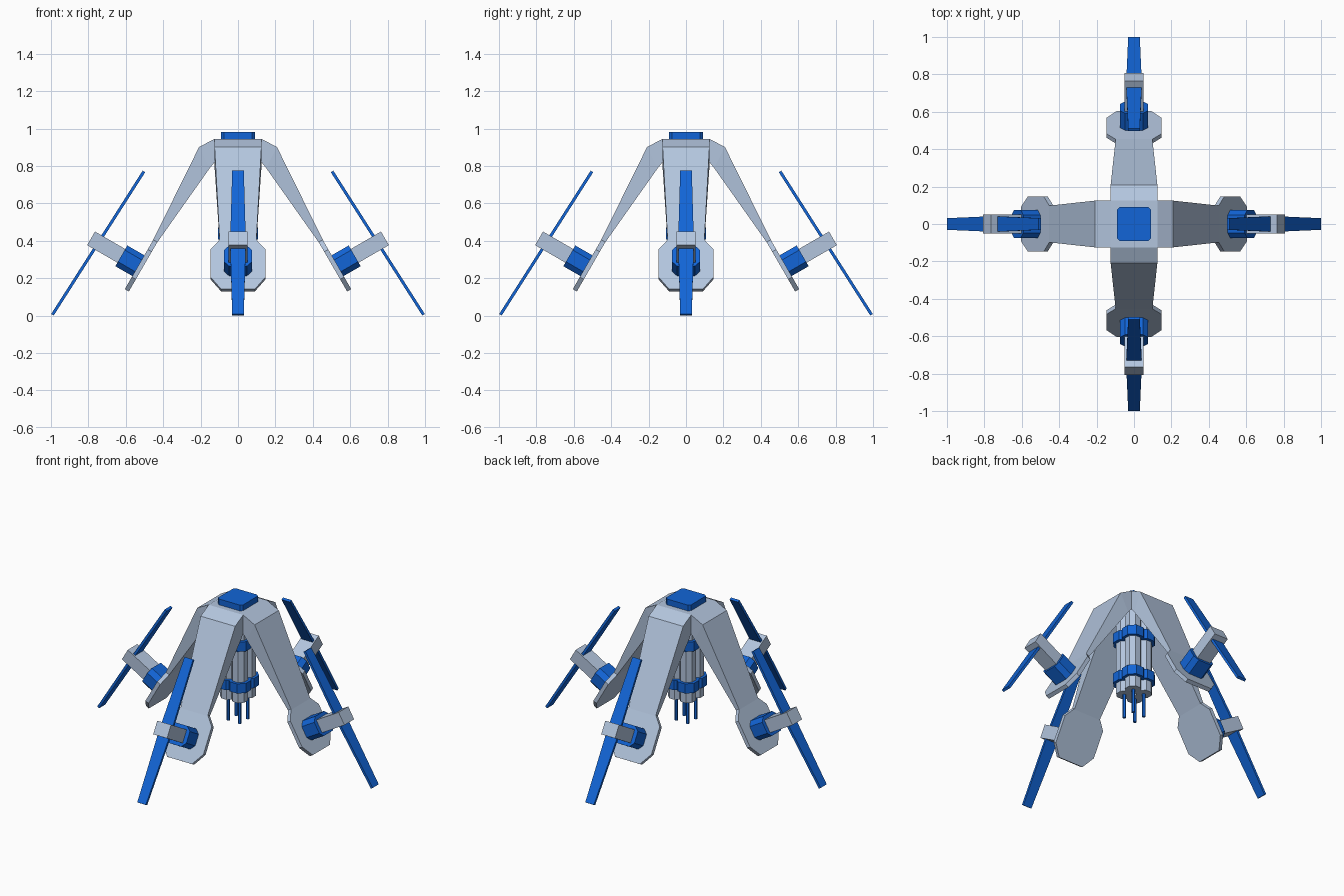
import bpy
import bmesh
from math import sin, cos, pi, radians
from mathutils import Vector

old = bpy.data.objects.get("Cube")
if old:
    bpy.data.objects.remove(old, do_unlink=True)


def make_material(name, rgb):
    mat = bpy.data.materials.new(name)
    mat.use_nodes = True
    color = (*rgb, 1)
    mat.diffuse_color = color
    mat.node_tree.nodes["Principled BSDF"].inputs["Base Color"].default_value = color
    return mat


grey = make_material("pale steel", (0.45, 0.56, 0.73))
blue = make_material("bright blue", (0.006, 0.13, 0.68))


def loft(name, rings, mat):
    """Closed mesh skinned through rings that have equal point counts."""
    bm = bmesh.new()
    loops = [[bm.verts.new(p) for p in ring] for ring in rings]
    count = len(loops[0])
    for a, b in zip(loops, loops[1:]):
        for i in range(count):
            j = (i + 1) % count
            bm.faces.new((a[i], a[j], b[j], b[i]))
    bm.faces.new(loops[0])
    bm.faces.new(loops[-1])
    bmesh.ops.recalc_face_normals(bm, faces=bm.faces[:])
    mesh = bpy.data.meshes.new(name)
    bm.to_mesh(mesh)
    bm.free()
    mesh.materials.append(mat)
    return mesh


def place(name, mesh, turn=0.0):
    obj = bpy.data.objects.new(name, mesh)
    obj.rotation_euler.z = turn
    bpy.context.scene.collection.objects.link(obj)
    return obj


def octagon(a, b, c):
    """Rectangle of half sizes a, b with corners cut by c."""
    return [(a, c - b), (a, b - c), (a - c, b), (c - a, b),
            (-a, b - c), (-a, c - b), (c - a, -b), (a - c, -b)]


def column(name, x, y, radius, low, high, mat, sides=8):
    def ring(z):
        return [(x + radius * cos(2 * pi * (i + 0.5) / sides),
                 y + radius * sin(2 * pi * (i + 0.5) / sides), z) for i in range(sides)]
    place(name, loft(name, [ring(low), ring(high)], mat))


# Tilted frame of the foot plate: out of the plate, down the plate
TILT = radians(30)
OUT = Vector((cos(TILT), 0, sin(TILT)))
DOWN = Vector((sin(TILT), 0, -cos(TILT)))
SIDE = Vector((0, 1, 0))


def tilted(out, down, side):
    return OUT * out + DOWN * down + SIDE * side


def tilted_prism(name, outline, low, high, mat):
    return loft(name, [[tilted(n, d, s) for d, s in outline] for n in (low, high)], mat)


def section(outer, inner, w):
    """Four-cornered arm section between an outer and an inner point."""
    return [(outer[0], -w, outer[1]), (outer[0], w, outer[1]),
            (inner[0], w, inner[1]), (inner[0], -w, inner[1])]


# Limb parts, modelled once towards +x
waist_out, waist_in = tilted(0.595, -0.12, 0), tilted(0.57, -0.12, 0)
arm = loft("arm", [
    section((0.125, 0.945), (0.09, 0.865), 0.125),
    section((0.208, 0.902), (0.15, 0.79), 0.125),
    section((waist_out.x, waist_out.z), (waist_in.x, waist_in.z), 0.098)], grey)

half = [(-0.125, 0.098), (-0.065, 0.147), (0.105, 0.147), (0.18, 0.09)]
paddle_outline = half + [(d, -s) for d, s in reversed(half)]
paddle = tilted_prism("foot_plate", paddle_outline, 0.57, 0.595, grey)

AXIS = 0.035
collar = tilted_prism("collar", [(AXIS + d, s) for d, s in octagon(0.064, 0.075, 0.028)],
                      0.59, 0.70, blue)
stem = tilted_prism("stem", [(AXIS - 0.042, -0.05), (AXIS + 0.042, -0.05),
                             (AXIS + 0.042, 0.05), (AXIS - 0.042, 0.05)], 0.69, 0.887, grey)

# Long blade through the stem, widest in the middle
top, bottom = Vector((0.503, 0, 0.771)), Vector((0.992, 0, 0.005))
along = (bottom - top).normalized()
thick = Vector((-along.z, 0, along.x)) * 0.008
blade = loft("blade", [
    [p + thick + SIDE * w, p + thick - SIDE * w, p - thick - SIDE * w, p - thick + SIDE * w]
    for p, w in ((top, 0.031), (top.lerp(bottom, 0.5), 0.042), (bottom, 0.031))], blue)

for i, side in enumerate(("left", "back", "right", "front")):
    for part in (arm, paddle, collar, stem, blade):
        place(side + "_" + part.name, part, i * pi / 2)

# Hub and its cap
hub = 0.125
corners = [(-hub, -hub), (hub, -hub), (hub, hub), (-hub, hub)]
place("hub", loft("hub", [[(x, y, z) for x, y in corners] for z in (0.86, 0.945)], grey))
cap = octagon(0.09, 0.09, 0.014)
place("cap", loft("cap", [[(x, y, z) for x, y in cap] for z in (0.94, 0.983)], blue))

# Hanging cluster of barrels with clamps and thin rods
for i in range(4):
    angle = pi / 4 + i * pi / 2
    x, y = 0.058 * cos(angle), 0.058 * sin(angle)
    number = str(i + 1)
    column("barrel_" + number, x, y, 0.05, 0.335, 0.87, grey)
    column("lower_clamp_" + number, x, y, 0.07, 0.407, 0.47, blue)
    column("upper_clamp_" + number, x, y, 0.07, 0.68, 0.743, blue)
    column("rod_" + number, x, y, 0.011, 0.18, 0.34, blue, 6)
